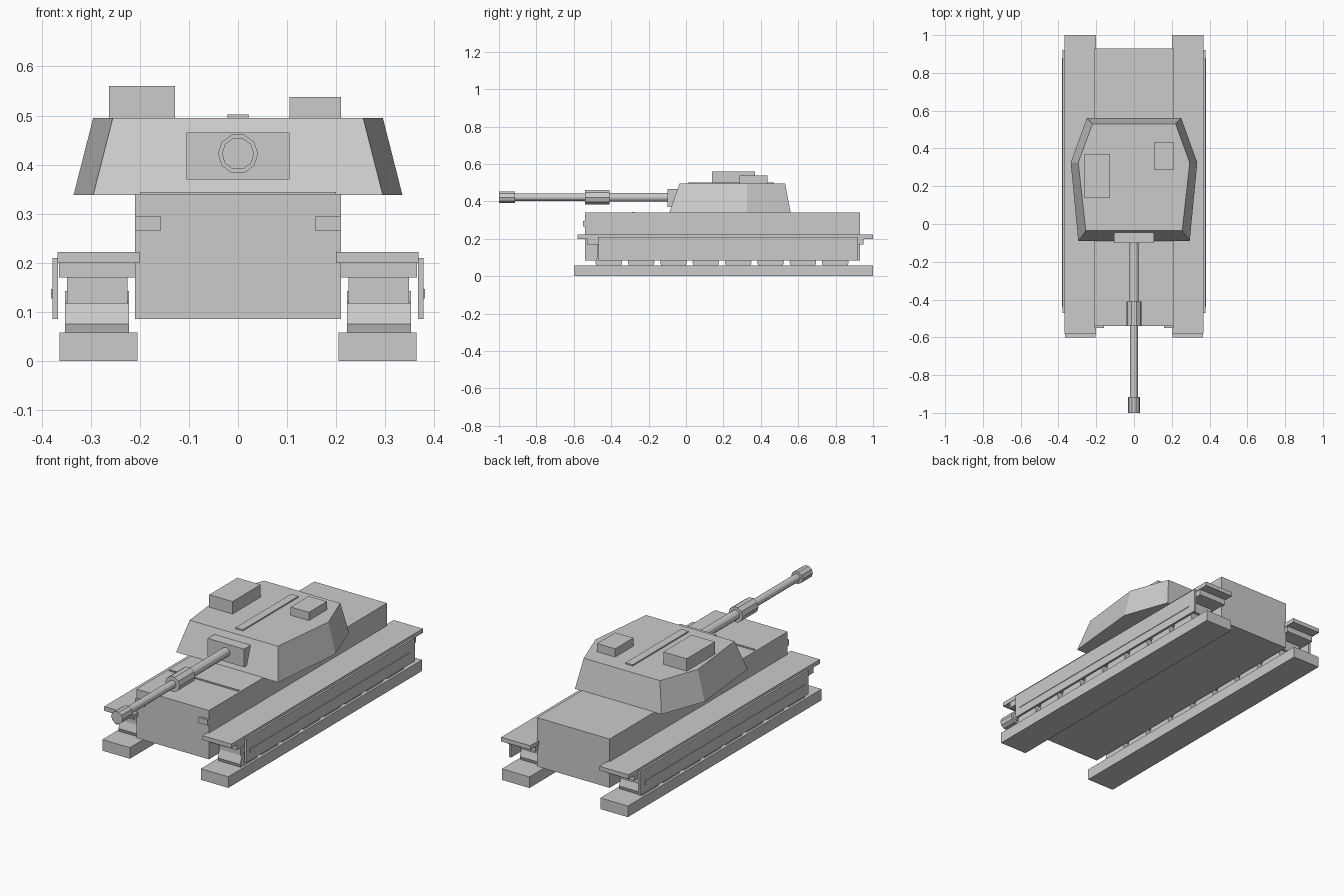
import bpy, bmesh, math

old = bpy.data.objects.get("Cube")
if old:
    bpy.data.objects.remove(old)

# Single paint colour
grey = bpy.data.materials.new("plain grey")
grey.use_nodes = True
grey.diffuse_color = (0.6, 0.6, 0.6, 1)
grey.node_tree.nodes["Principled BSDF"].inputs["Base Color"].default_value = (0.6, 0.6, 0.6, 1)


def finish(name, bm):
    bmesh.ops.recalc_face_normals(bm, faces=bm.faces)
    mesh = bpy.data.meshes.new(name)
    bm.to_mesh(mesh)
    bm.free()
    mesh.materials.append(grey)
    ob = bpy.data.objects.new(name, mesh)
    bpy.context.collection.objects.link(ob)
    return ob


def box(name, x, y, z):
    """Box from (low, high) ranges."""
    bm = bmesh.new()
    bmesh.ops.create_cube(bm, size=1)
    for v in bm.verts:
        v.co = [r[0] if c < 0 else r[1] for c, r in zip(v.co, (x, y, z))]
    return finish(name, bm)


def rod(name, radius, axis, start, end, a, b, sides):
    """Prism along x (a, b = y, z) or along y (a, b = x, z)."""
    bm = bmesh.new()
    rings = []
    for t in (start, end):
        ring = []
        for i in range(sides):
            ang = 2 * math.pi * i / sides
            u, w = a + radius * math.cos(ang), b + radius * math.sin(ang)
            ring.append(bm.verts.new((t, u, w) if axis == "x" else (u, t, w)))
        rings.append(ring)
        bm.faces.new(ring)
    for i in range(sides):
        j = (i + 1) % sides
        bm.faces.new((rings[0][i], rings[0][j], rings[1][j], rings[1][i]))
    return finish(name, bm)


# Hull and front deck strip
box("hull", (-0.21, 0.21), (-0.54, 0.93), (0.085, 0.34))
box("deck_strip", (-0.2, 0.2), (-0.285, -0.275), (0.338, 0.344))

# Running gear, both sides
for side, s in (("left", 1), ("right", -1)):
    def pair(name, x0, x1, y, z):
        return box(f"{side}_{name}", sorted((s * x0, s * x1)), y, z)

    pair("track", 0.205, 0.364, (-0.6, 1.0), (0, 0.058))
    pair("upper_track", 0.205, 0.365, (-0.53, 0.95), (0.17, 0.2))
    pair("fender", 0.2, 0.368, (-0.58, 1.0), (0.2, 0.222))
    pair("suspension", 0.225, 0.348, (-0.475, 0.87), (0.117, 0.17))
    pair("skirt", 0.367, 0.378, (-0.47, 0.92), (0.085, 0.21))
    pair("skirt_rib", 0.378, 0.381, (-0.44, 0.88), (0.127, 0.147))
    pair("headlight", 0.158, 0.21, (-0.55, -0.53), (0.265, 0.295))
    for i in range(8):
        rod(f"{side}_wheel_{i + 1}", 0.0715, "x", s * 0.222, s * 0.352,
            -0.413 + i * 0.173, 0.075, 10)

# Turret: hexagonal plan with sloped walls
lower = [(0.295, -0.09), (0.335, 0.325), (0.25, 0.56)]
upper = [(0.255, -0.035), (0.295, 0.325), (0.22, 0.53)]
bm = bmesh.new()
loops = []
for half, z in ((lower, 0.338), (upper, 0.495)):
    outline = half + [(-x, y) for x, y in reversed(half)]
    loops.append([bm.verts.new((x, y, z)) for x, y in outline])
    bm.faces.new(loops[-1])
for i in range(6):
    j = (i + 1) % 6
    bm.faces.new((loops[0][i], loops[0][j], loops[1][j], loops[1][i]))
finish("turret", bm)

# Roof fittings
box("commander_hatch", (-0.263, -0.128), (0.138, 0.37), (0.49, 0.56))
box("loader_hatch", (0.105, 0.21), (0.285, 0.435), (0.49, 0.538))
box("roof_strip", (-0.021, 0.021), (0.01, 0.47), (0.49, 0.502))

# Gun
box("mantlet", (-0.105, 0.105), (-0.1, -0.035), (0.37, 0.465))
for name, radius, start, end in (("barrel_rear", 0.024, -0.42, -0.09),
                                 ("barrel_front", 0.02, -0.93, -0.42),
                                 ("barrel_sleeve", 0.041, -0.54, -0.41),
                                 ("muzzle", 0.033, -1.0, -0.915)):
    rod(name, radius, "y", start, end, 0, 0.422, 10 if radius > 0.03 else 12)
